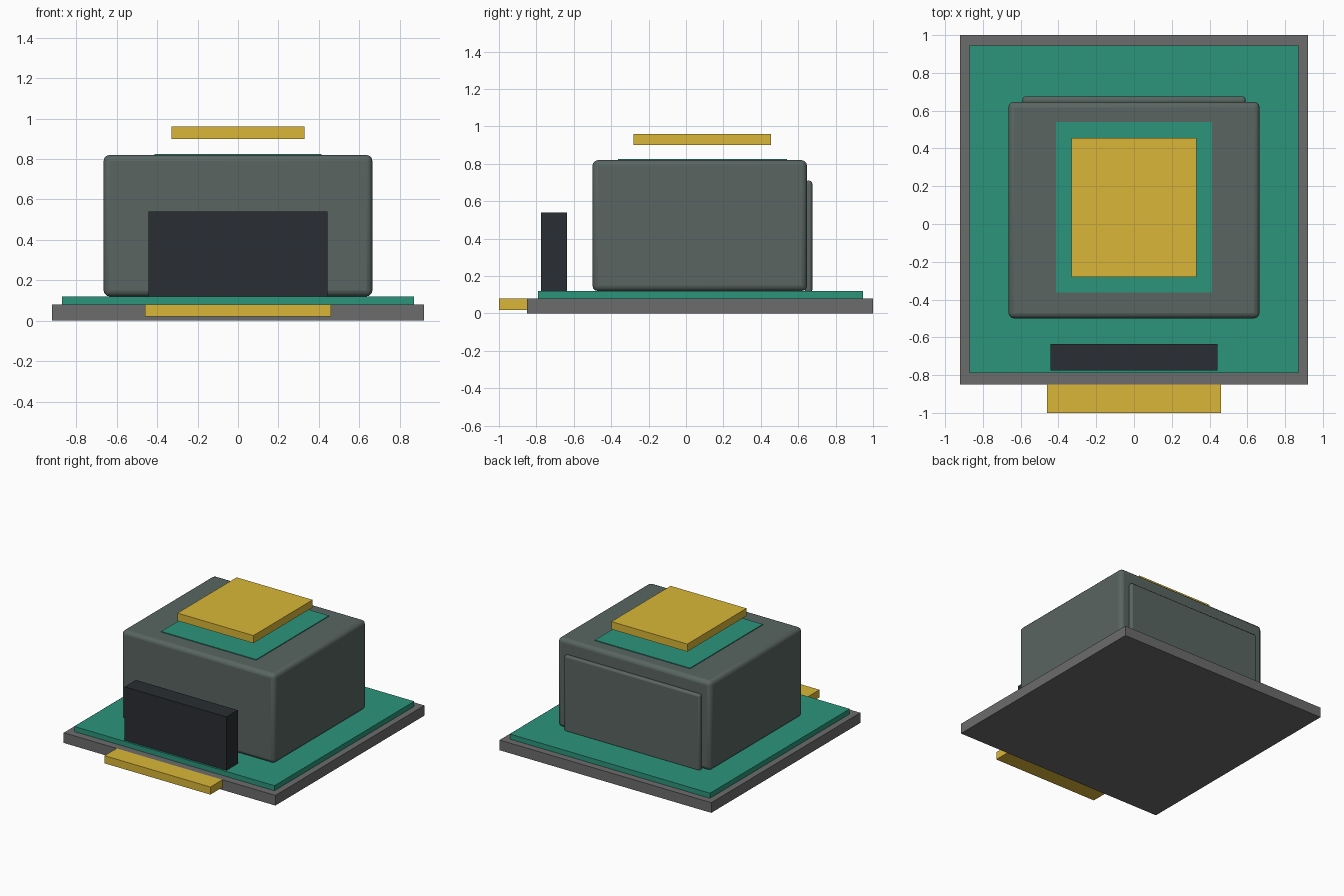
import bpy

if "Cube" in bpy.data.objects:
    bpy.data.objects.remove(bpy.data.objects["Cube"])


def material(name, rgb):
    mat = bpy.data.materials.new(name)
    mat.diffuse_color = (*rgb, 1)
    mat.use_nodes = True
    mat.node_tree.nodes["Principled BSDF"].inputs["Base Color"].default_value = mat.diffuse_color
    return mat


GREY = material("base_grey", (0.15, 0.15, 0.15))
GREEN = material("board_green", (0.025, 0.30, 0.20))
GOLD = material("contact_gold", (0.70, 0.47, 0.04))
BODY = material("housing_grey_green", (0.10, 0.13, 0.12))
BLACK = material("black_plastic", (0.023, 0.027, 0.032))


def box(name, x, y, z, mat, bevel=0.0, segments=3):
    """Box from (min, max) ranges, with optional rounded edges."""
    centre = [(a + b) / 2 for a, b in (x, y, z)]
    bpy.ops.mesh.primitive_cube_add(size=1, location=centre)
    ob = bpy.context.object
    ob.name = name
    ob.scale = [b - a for a, b in (x, y, z)]
    bpy.ops.object.transform_apply(location=False, rotation=False, scale=True)
    ob.data.materials.append(mat)
    if bevel:
        mod = ob.modifiers.new("rounded_edges", 'BEVEL')
        mod.width = bevel
        mod.segments = segments
        bpy.ops.object.shade_smooth_by_angle()
    return ob


# Base plate and circuit board
box("base_plate", (-0.92, 0.92), (-0.85, 1.0), (0, 0.08), GREY)
box("circuit_board", (-0.87, 0.87), (-0.79, 0.945), (0.08, 0.12), GREEN)

# Front edge contact and upright connector
box("edge_contact", (-0.46, 0.46), (-1.0, -0.85), (0.02, 0.08), GOLD)
box("front_connector", (-0.443, 0.443), (-0.775, -0.635), (0.12, 0.54), BLACK)

# Rounded main housing with back panel
box("housing", (-0.665, 0.665), (-0.5, 0.647), (0.12, 0.82), BODY, 0.03)
box("back_panel", (-0.59, 0.59), (0.635, 0.675), (0.11, 0.71), BODY, 0.015)

# Green top pad and the floating gold plate above it
box("top_pad", (-0.413, 0.413), (-0.363, 0.54), (0.79, 0.826), GREEN)
box("floating_plate", (-0.33, 0.33), (-0.28, 0.455), (0.90, 0.96), GOLD)

# Small gold clips showing through the top front edge
for side, cx in (("left", -0.537), ("right", 0.537)):
    box(f"clip_{side}", (cx - 0.04, cx + 0.04), (-0.496, -0.46), (0.76, 0.805), GOLD)
